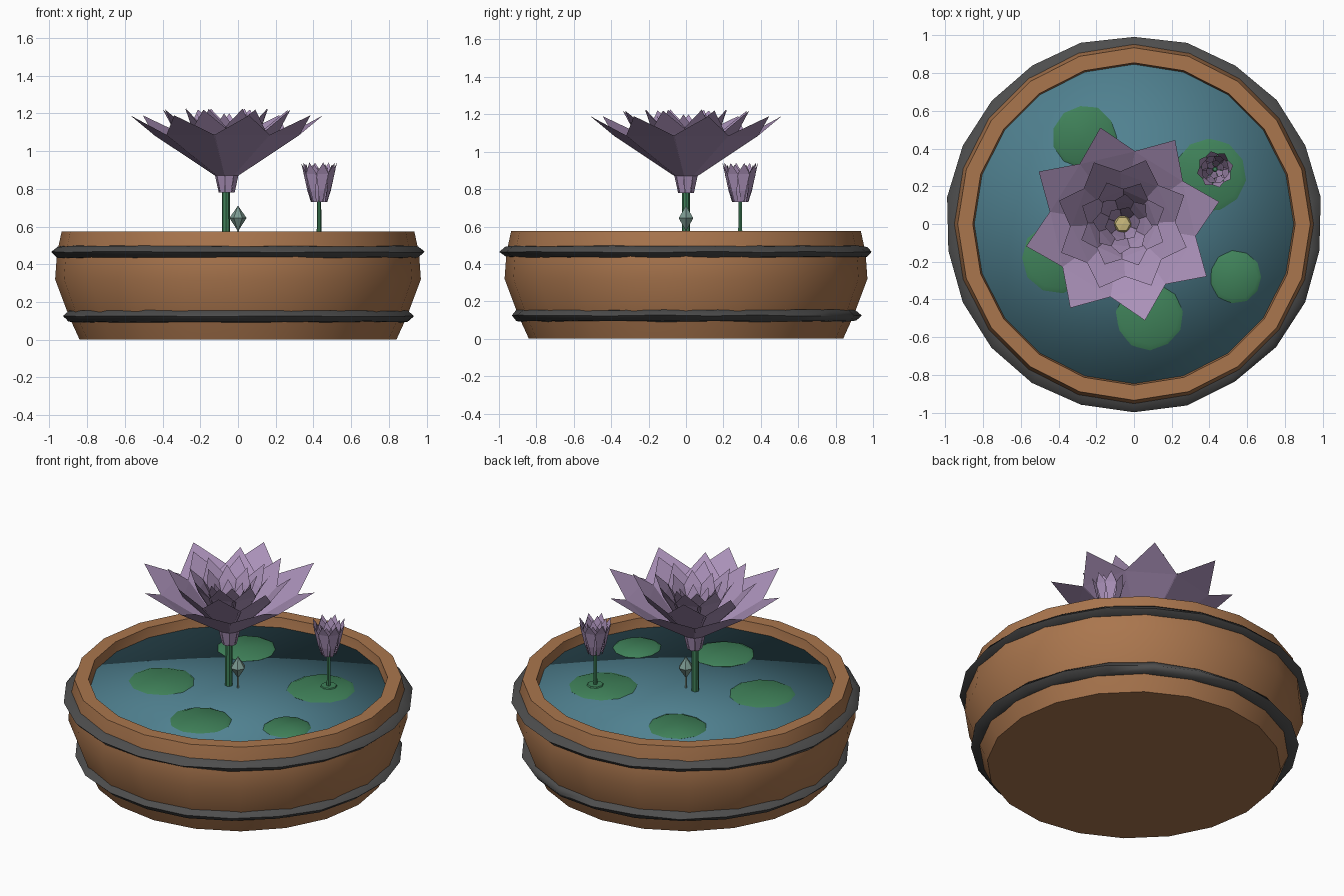
import bpy, math, random
from math import sin, cos, pi, radians

if "Cube" in bpy.data.objects:
    bpy.data.objects.remove(bpy.data.objects["Cube"])

random.seed(4)


def mat(name, rgb):
    m = bpy.data.materials.new(name)
    m.diffuse_color = (*rgb, 1)
    m.use_nodes = True
    m.node_tree.nodes["Principled BSDF"].inputs["Base Color"].default_value = m.diffuse_color
    return m


WOOD = mat("wood", (.40, .18, .075))
IRON = mat("iron", (.075, .075, .075))
WATER = mat("water", (.08, .22, .28))
LEAF = mat("leaf", (.05, .22, .10))
PETAL = mat("petal", (.40, .28, .48))
POLLEN = mat("pollen", (.58, .48, .20))
DROP = mat("droplet", (.20, .32, .28))


def make(name, verts, faces, material, smooth=None):
    me = bpy.data.meshes.new(name)
    me.from_pydata(verts, [], faces)
    me.materials.append(material)
    ob = bpy.data.objects.new(name, me)
    bpy.context.collection.objects.link(ob)
    if smooth:
        bpy.ops.object.select_all(action='DESELECT')
        ob.select_set(True)
        bpy.context.view_layer.objects.active = ob
        bpy.ops.object.shade_smooth_by_angle(angle=radians(smooth))
    return ob


def lathe(name, profile, n, material, at=(0, 0), smooth=None, closed=False, jitter=0, rot=0):
    """Spin (radius, z) points; radius 0 makes a pole, closed joins last ring to first."""
    verts, rings, faces = [], [], []
    for r, z in profile:
        if r == 0:
            rings.append([len(verts)] * n)
            verts.append((at[0], at[1], z))
            continue
        rings.append(list(range(len(verts), len(verts) + n)))
        for i in range(n):
            a = 2 * pi * i / n + rot
            rr = r + random.uniform(-jitter, jitter)
            zz = z + random.uniform(-jitter, jitter) * .6
            verts.append((at[0] + rr * cos(a), at[1] + rr * sin(a), zz))
    pairs = list(zip(rings, rings[1:]))
    if closed:
        pairs.append((rings[-1], rings[0]))
    for lo, hi in pairs:
        for i in range(n):
            j = (i + 1) % n
            f = list(dict.fromkeys((lo[i], lo[j], hi[j], hi[i])))
            faces.append(f)
    return make(name, verts, faces, material, smooth)


def petals(name, at, n, rot, rows, material=PETAL):
    """Ring of petals, each a strip of (radius, z, half width) rows ending in a tip."""
    verts, faces = [], []
    for k in range(n):
        a = radians(rot) + 2 * pi * k / n
        b = len(verts)
        for r, z, w in rows:
            for s in ((-1, 1) if w else (0,)):
                verts.append((at[0] + r * cos(a) - s * w * sin(a),
                              at[1] + r * sin(a) + s * w * cos(a), z))
        for i in range(len(rows) - 2):
            q = b + 2 * i
            faces.append((q, q + 1, q + 3, q + 2))
        t = len(verts) - 1
        faces.append((t - 2, t - 1, t))
    return make(name, verts, faces, material)


# Wooden tub with thick rim
lathe("tub", [(0, 0), (.84, 0), (.895, .12), (.97, .32), (.96, .46), (.935, .575),
              (.855, .575), (.845, .50), (.82, .42), (0, .42)], 20, WOOD, smooth=50)

# Iron hoops with a rounded section
for name, r, z in (("upper_hoop", .950, .464), ("lower_hoop", .890, .124)):
    lathe(name, [(r - .02, z - .032), (r + .018, z - .028), (r + .047, z),
                 (r + .018, z + .03), (r - .02, z + .034)],
          22, IRON, smooth=80, closed=True, jitter=.006, rot=pi / 2)

# Water surface
lathe("water", [(.84, .45), (.85, .515), (0, .515)], 20, WATER, smooth=180)

# Lily pads
for i, (x, y, r) in enumerate([(-.26, .46, .172), (.40, .26, .197), (-.405, -.18, .192),
                               (.085, -.49, .18), (.54, -.28, .14)]):
    lathe(f"lily_pad_{i + 1}", [(0, .50), (r * .9, .50), (r, .515), (r * .85, .527), (0, .53)],
          11, LEAF, at=(x, y), smooth=50, jitter=.005, rot=i)

# Large flower: stem, rings of broad petals growing steeper inwards, centre
F = (-.06, 0)
lathe("flower_stem", [(0, .5), (.022, .5), (.02, .82), (0, .82)], 8, LEAF,
      at=(-.064, 0), smooth=40)
petals("outer_petals", F, 8, 13, [(.04, .78, .015), (.058, .87, .024),
                                  (.36, 1.085, .152), (.525, 1.19, 0)])
petals("second_petals", F, 8, 25, [(.032, .78, .012), (.05, .87, .02),
                                   (.25, 1.10, .115), (.36, 1.22, 0)])
petals("third_petals", F, 8, 21, [(.03, .80, .012), (.042, .88, .018),
                                  (.165, 1.12, .08), (.235, 1.225, 0)])
petals("fourth_petals", F, 8, 40, [(.03, .86, .012), (.04, .92, .02),
                                   (.115, 1.11, .06), (.16, 1.20, 0)])
petals("inner_petals", F, 6, 10, [(.025, .88, .012), (.035, .95, .02),
                                  (.07, 1.07, .04), (.095, 1.14, 0)])
lathe("flower_centre", [(.03, .88), (.05, .97), (.04, .995), (0, 1.0)], 6, POLLEN, at=F)

# Small bud flower
B = (.43, .29)
lathe("bud_stem", [(0, .5), (.013, .5), (.011, .76), (0, .76)], 6, LEAF, at=B, smooth=40)
lathe("bud_stem_ring", [(.05, .528), (.045, .535), (0, .535)], 8, LEAF, at=B)
petals("bud_outer_petals", B, 8, 13, [(.042, .73, .010), (.06, .79, .017), (.076, .88, .034), (.098, .94, 0)])
petals("bud_middle_petals", B, 8, 25, [(.035, .73, .010), (.05, .79, .016), (.064, .88, .03), (.076, .93, 0)])
petals("bud_inner_petals", B, 6, 21, [(.012, .74, .008), (.026, .80, .014), (.038, .87, .022), (.05, .915, 0)])

# Droplet on a thin stalk
lathe("droplet", [(0, .575), (.045, .645), (0, .712)], 6, DROP)
lathe("droplet_stalk", [(0, .51), (.006, .51), (.006, .59), (0, .59)], 5, DROP)
